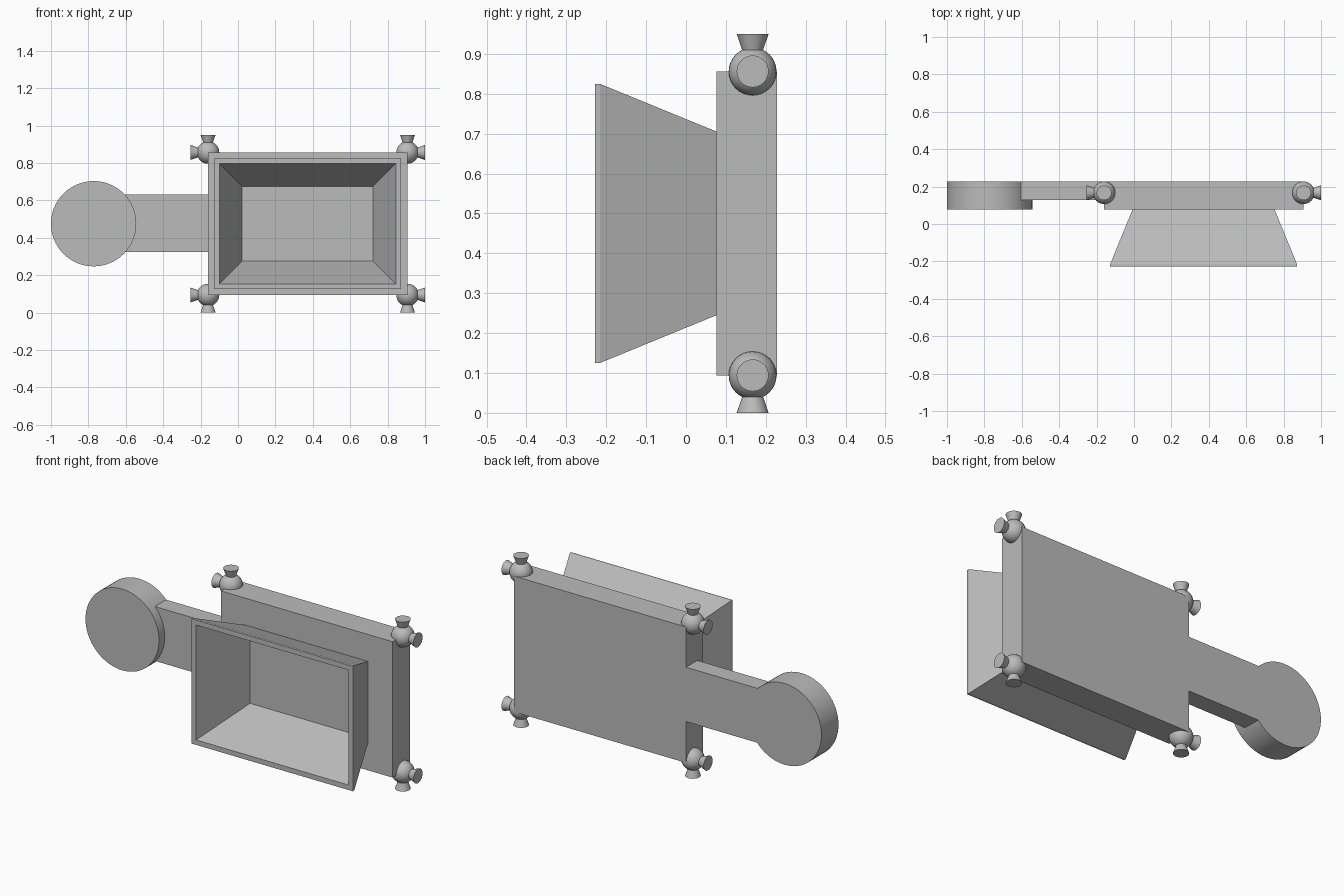
import bpy, bmesh
from math import radians
from mathutils import Vector, Matrix

cube = bpy.data.objects.get("Cube")
if cube:
    bpy.data.objects.remove(cube, do_unlink=True)

grey = bpy.data.materials.new("plain grey")
grey.use_nodes = True
colour = (0.5, 0.5, 0.5, 1)
grey.diffuse_color = colour
grey.node_tree.nodes["Principled BSDF"].inputs["Base Color"].default_value = colour

BACK, FRONT = 0.228, 0.077      # depth of the back plate
X_LOW, X_HIGH = -0.16, 0.906
Z_LOW, Z_HIGH = 0.094, 0.856


def finish(name, bm, smooth=False):
    bmesh.ops.recalc_face_normals(bm, faces=bm.faces)
    mesh = bpy.data.meshes.new(name)
    bm.to_mesh(mesh)
    bm.free()
    mesh.materials.append(grey)
    obj = bpy.data.objects.new(name, mesh)
    bpy.context.collection.objects.link(obj)
    if smooth:
        bpy.ops.object.select_all(action='DESELECT')
        obj.select_set(True)
        bpy.context.view_layer.objects.active = obj
        bpy.ops.object.shade_smooth_by_angle(angle=radians(35))
    return obj


def box(name, low, high):
    low, high = Vector(low), Vector(high)
    bm = bmesh.new()
    bmesh.ops.create_cube(bm, size=1)
    bmesh.ops.scale(bm, vec=high - low, verts=bm.verts)
    bmesh.ops.translate(bm, vec=(low + high) / 2, verts=bm.verts)
    return finish(name, bm)


def cone(bm, start, end, r1, r2, segments):
    start, end = Vector(start), Vector(end)
    axis = end - start
    turn = Vector((0, 0, 1)).rotation_difference(axis).to_matrix().to_4x4()
    bmesh.ops.create_cone(bm, cap_ends=True, segments=segments, radius1=r1, radius2=r2,
                          depth=axis.length, matrix=Matrix.Translation((start + end) / 2) @ turn)


# Back plate and side arm
box("back_plate", (X_LOW, FRONT, Z_LOW), (X_HIGH, BACK, Z_HIGH))
box("side_arm", (-0.77, 0.128, 0.325), (X_LOW, BACK, 0.63))

# Round disc at the end of the arm
bm = bmesh.new()
cone(bm, (-0.772, FRONT, 0.475), (-0.772, BACK, 0.475), 0.228, 0.228, 64)
finish("end_disc", bm, smooth=True)

# Flared hood: rectangular rings run up the outside, over the rim and down the inside
bm = bmesh.new()
rings = []
for half_x, half_z, y in ((0.38, 0.23, FRONT), (0.50, 0.35, -0.216), (0.50, 0.35, -0.228),
                          (0.472, 0.322, -0.228), (0.35, 0.20, FRONT - 0.002)):
    rings.append([bm.verts.new((0.372 + sx * half_x, y, 0.475 + sz * half_z))
                  for sx, sz in ((-1, -1), (1, -1), (1, 1), (-1, 1))])
for a, b in zip(rings, rings[1:]):
    for i in range(4):
        j = (i + 1) % 4
        bm.faces.new((a[i], a[j], b[j], b[i]))
bm.faces.new(rings[0])
bm.faces.new(rings[-1])
finish("flared_hood", bm)

# Corner balls, each with two flared knobs pointing outwards
for x, side in ((X_LOW, -1), (X_HIGH, 1)):
    for z, level in ((Z_LOW, -1), (Z_HIGH, 1)):
        tag = ("lower" if level < 0 else "upper") + ("_arm_side" if side < 0 else "_far_side")
        centre = Vector((x, 0.167, z))
        bm = bmesh.new()
        bmesh.ops.create_uvsphere(bm, u_segments=32, v_segments=16, radius=0.06,
                                  matrix=Matrix.Translation(centre))
        finish("ball_" + tag, bm, smooth=True)
        bm = bmesh.new()
        for way in (Vector((side, 0, 0)), Vector((0, 0, level))):
            cone(bm, centre + way * 0.05, centre + way * 0.094, 0.025, 0.04, 32)
        finish("knobs_" + tag, bm, smooth=True)
